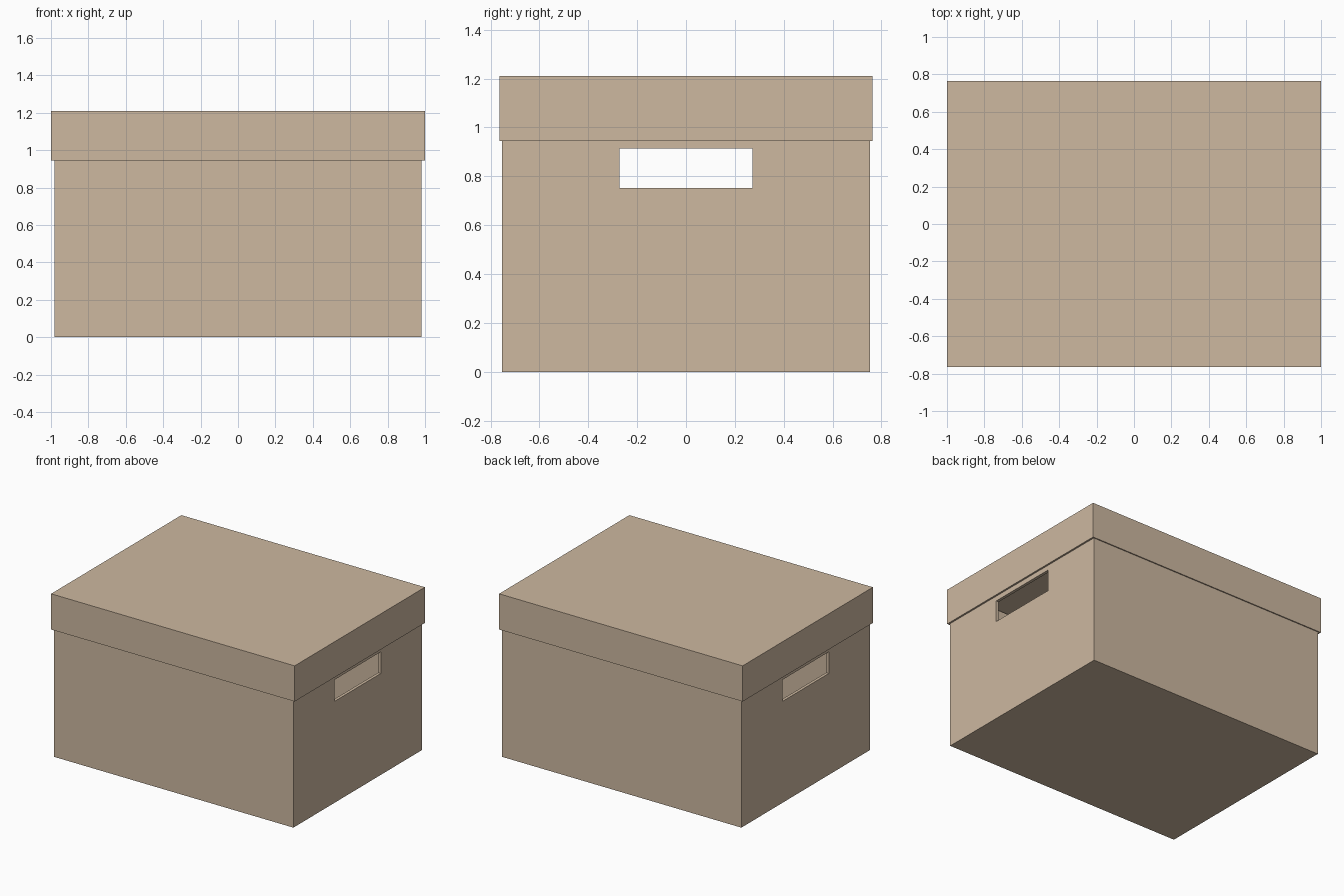
import bpy

if "Cube" in bpy.data.objects:
    bpy.data.objects.remove(bpy.data.objects["Cube"])

card = bpy.data.materials.new("tan cardboard")
card.diffuse_color = (0.61, 0.48, 0.352, 1)
card.use_nodes = True
card.node_tree.nodes["Principled BSDF"].inputs["Base Color"].default_value = card.diffuse_color


def block(name, hx, hy, z0, z1):
    """Axis-aligned block centred on x and y."""
    bpy.ops.mesh.primitive_cube_add(size=2, location=(0, 0, (z0 + z1) / 2))
    ob = bpy.context.object
    ob.name = name
    ob.scale = (hx, hy, (z1 - z0) / 2)
    bpy.ops.object.transform_apply(location=True, rotation=False, scale=True)
    ob.data.materials.append(card)
    return ob


def cut(target, cutter):
    """Subtract a block and remove it."""
    mod = target.modifiers.new("cut", 'BOOLEAN')
    mod.operation = 'DIFFERENCE'
    mod.solver = 'EXACT'
    mod.object = cutter
    bpy.context.view_layer.objects.active = target
    bpy.ops.object.modifier_apply(modifier=mod.name)
    bpy.data.objects.remove(cutter, do_unlink=True)


# Hollow box body, open at the top under the lid
body = block("box_body", 0.982, 0.753, 0, 1.195)
cut(body, block("body_cavity", 0.96, 0.735, 0.008, 1.4))

# Hand holes through both end walls
cut(body, block("handle_cutter", 1.2, 0.272, 0.753, 0.913))

# Overhanging lid, open underneath
lid = block("box_lid", 1.0, 0.764, 0.945, 1.21)
cut(lid, block("lid_cavity", 0.987, 0.756, 0.7, 1.203))
